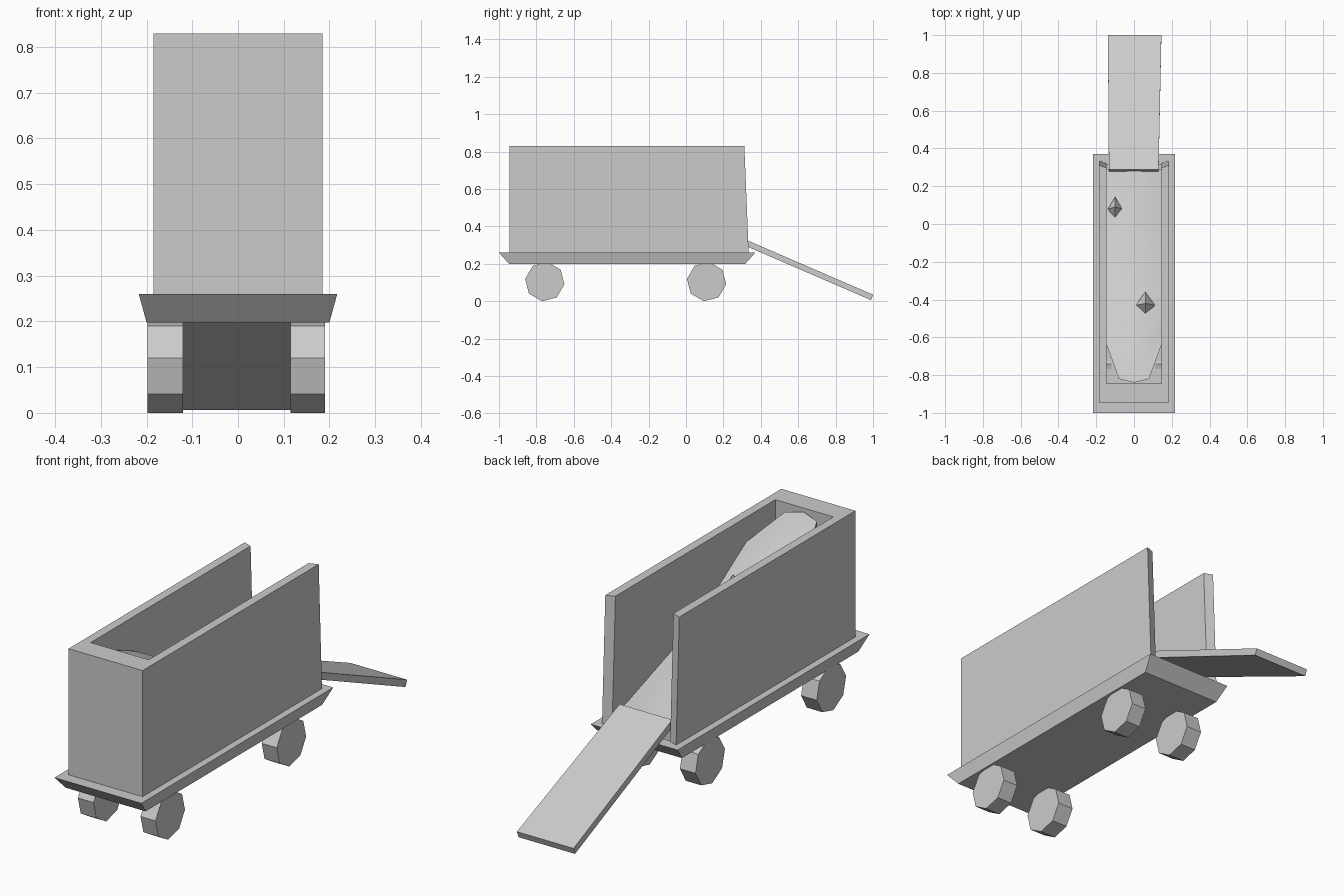
import bpy
import bmesh
import math
from mathutils import Vector

if "Cube" in bpy.data.objects:
    bpy.data.objects.remove(bpy.data.objects["Cube"])

grey = bpy.data.materials.new("plain_grey")
grey.use_nodes = True
grey.diffuse_color = (0.6, 0.6, 0.6, 1)
grey.node_tree.nodes["Principled BSDF"].inputs["Base Color"].default_value = (0.6, 0.6, 0.6, 1)


def loft(name, rings):
    """Join equal-length rings of points with quads and cap both ends."""
    bm = bmesh.new()
    loops = [[bm.verts.new(p) for p in ring] for ring in rings]
    for a, b in zip(loops, loops[1:]):
        n = len(a)
        for i in range(n):
            j = (i + 1) % n
            bm.faces.new((a[i], a[j], b[j], b[i]))
    bm.faces.new(loops[0])
    bm.faces.new(loops[-1])
    bmesh.ops.recalc_face_normals(bm, faces=bm.faces)
    mesh = bpy.data.meshes.new(name)
    bm.to_mesh(mesh)
    bm.free()
    mesh.materials.append(grey)
    obj = bpy.data.objects.new(name, mesh)
    bpy.context.collection.objects.link(obj)
    return obj


def rect(w, y0, y1, z):
    return [(-w, y0, z), (w, y0, z), (w, y1, z), (-w, y1, z)]


def interp(points, v):
    """Piecewise linear lookup in rising (key, value) pairs."""
    for (a, fa), (b, fb) in zip(points, points[1:]):
        if v <= b:
            return fa + (fb - fa) * (v - a) / (b - a)
    return points[-1][1]


# Flared base tray with a shallow pocket
loft("base_tray", [rect(0.2, -0.945, 0.315, 0.198), rect(0.217, -1, 0.37, 0.26),
                   rect(0.145, -0.845, 0.315, 0.26), rect(0.145, -0.845, 0.315, 0.203)])


# Three-sided box, open at the back
def wall_ring(z, back):
    o, i = 0.185, 0.145
    return [(-o, -0.945, z), (o, -0.945, z), (o, back, z), (i, back - 0.015, z),
            (i, -0.845, z), (-i, -0.845, z), (-i, back - 0.015, z), (-o, back, z)]


loft("box_walls", [wall_ring(0.26, 0.335), wall_ring(0.83, 0.312)])

# Heaped load rising towards the front, with a rounded front end
HEIGHT = [(-0.84, 0.795), (-0.8, 0.78), (-0.63, 0.715), (-0.42, 0.58),
          (-0.125, 0.437), (0.21, 0.32), (0.29, 0.3)]
FRONT = [(0, -0.84), (0.08, -0.82), (0.145, -0.64)]


def load_height(x, y):
    return interp(HEIGHT, y) + 0.02 * (1 - (x / 0.145) ** 2)


columns = []
for x in (-0.145, -0.08, 0, 0.08, 0.145):
    front = interp(FRONT, abs(x))
    ys = [0.29 + (front - 0.29) * k / 12 for k in range(13)]
    columns.append([(x, y, load_height(x, y)) for y in ys] + [(x, front, 0.205), (x, 0.29, 0.205)])
load = loft("heaped_load", columns)
bpy.ops.object.select_all(action="DESELECT")
load.select_set(True)
bpy.context.view_layer.objects.active = load
bpy.ops.object.shade_smooth_by_angle(angle=math.radians(30))

# Sloping ramp at the back
ramp_rings = []
for y, z, left, right in ((0.288, 0.343, -0.133, 0.13), (1.0, 0.035, -0.138, 0.145)):
    ramp_rings.append([(left, y, z), (right, y, z),
                       (right, y - 0.011, z - 0.029), (left, y - 0.011, z - 0.029)])
loft("ramp", ramp_rings)

# Eight-sided wheels
for end, y in (("front", -0.755), ("back", 0.11)):
    for side, x0, x1 in (("right", -0.198, -0.12), ("left", 0.115, 0.19)):
        angles = [math.radians(45 * k - 8) for k in range(8)]
        loft(f"{end}_{side}_wheel", [
            [(x, y + 0.106 * math.cos(a), 0.105 + 0.106 * math.sin(a)) for a in angles]
            for x in (x0, x1)])

# Pointed crystals lying in the load
for name, x, y, w, l, h in (("small_crystal", -0.1, 0.08, 0.038, 0.063, 0.06),
                            ("large_crystal", 0.06, -0.43, 0.05, 0.072, 0.075)):
    c = Vector((x, y, load_height(x, y)))
    bm = bmesh.new()
    ring = [bm.verts.new(c + Vector(d)) for d in ((w, 0, 0), (0, l, 0), (-w, 0, 0), (0, -l, 0))]
    for tip in (bm.verts.new(c + Vector((0, 0.01, h))), bm.verts.new(c - Vector((0, 0, h)))):
        for k in range(4):
            bm.faces.new((ring[k], ring[(k + 1) % 4], tip))
    bmesh.ops.recalc_face_normals(bm, faces=bm.faces)
    mesh = bpy.data.meshes.new(name)
    bm.to_mesh(mesh)
    bm.free()
    mesh.materials.append(grey)
    bpy.context.collection.objects.link(bpy.data.objects.new(name, mesh))
